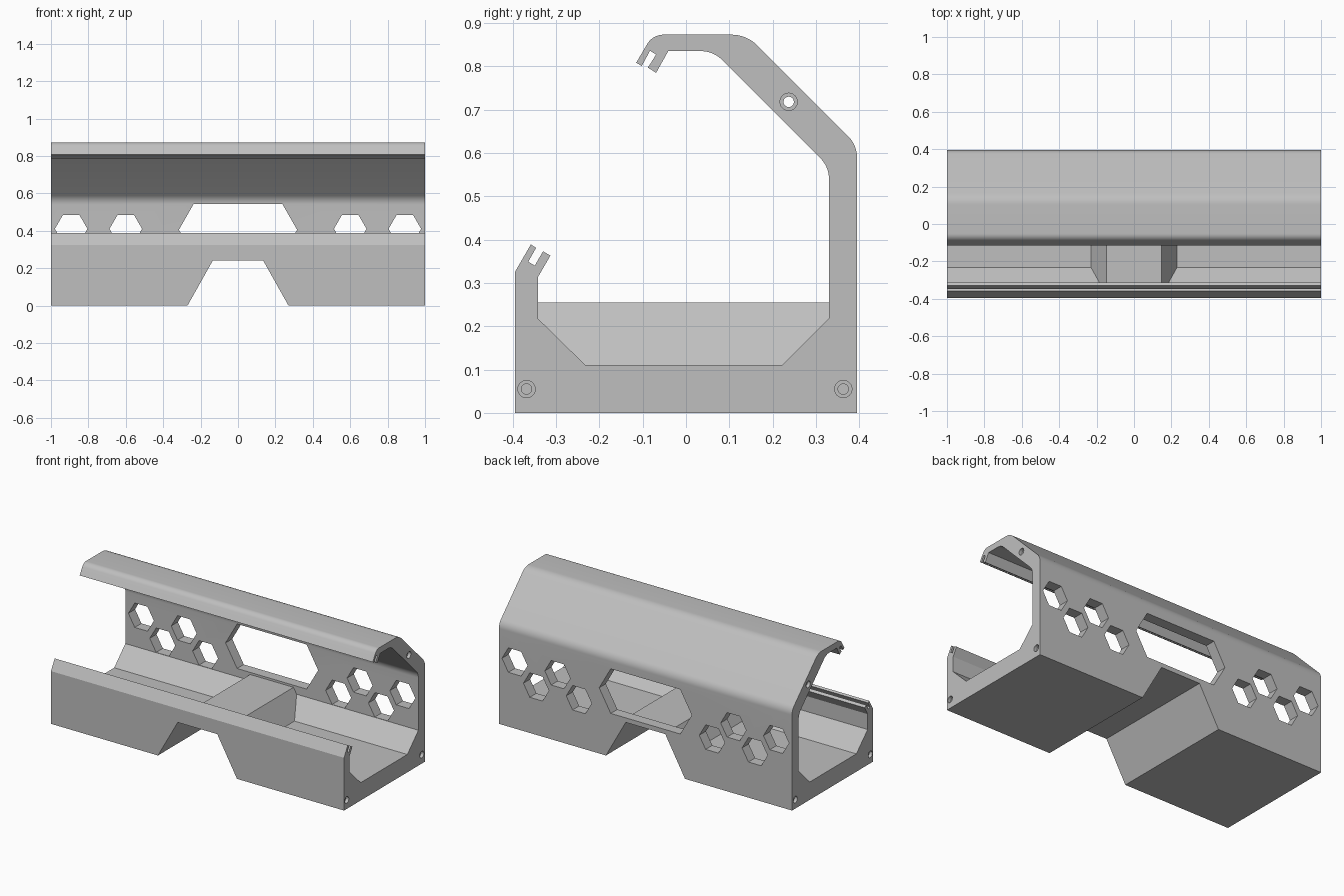
import bpy, bmesh, math
from mathutils import Vector

if "Cube" in bpy.data.objects:
    bpy.data.objects.remove(bpy.data.objects["Cube"])

grey = bpy.data.materials.new("light grey plastic")
grey.diffuse_color = (0.52, 0.52, 0.52, 1)
grey.use_nodes = True
grey.node_tree.nodes["Principled BSDF"].inputs["Base Color"].default_value = grey.diffuse_color


def prism(name, points, start, end, to_world):
    """Extrude a 2D outline from start to end; to_world maps (u, v, depth) to xyz."""
    bm = bmesh.new()
    base = [bm.verts.new(to_world(u, v, start)) for u, v in points]
    face = bm.faces.new(base)
    new = bmesh.ops.extrude_face_region(bm, geom=[face])["geom"]
    shift = Vector(to_world(0, 0, end)) - Vector(to_world(0, 0, start))
    bmesh.ops.translate(bm, vec=shift, verts=[g for g in new if isinstance(g, bmesh.types.BMVert)])
    bmesh.ops.recalc_face_normals(bm, faces=bm.faces)
    mesh = bpy.data.meshes.new(name)
    bm.to_mesh(mesh)
    bm.free()
    mesh.materials.append(grey)
    obj = bpy.data.objects.new(name, mesh)
    bpy.context.collection.objects.link(obj)
    return obj


def along_x(u, v, d):
    return (d, u, v)


def along_y(u, v, d):
    return (u, d, v)


def outline(corners, steps=8):
    """Closed outline; a third value on a corner rounds it by that tangent length."""
    pts = []
    for i, c in enumerate(corners):
        p = Vector(c[:2])
        if len(c) == 2:
            pts.append(p)
            continue
        a = p + (Vector(corners[i - 1][:2]) - p).normalized() * c[2]
        b = p + (Vector(corners[(i + 1) % len(corners)][:2]) - p).normalized() * c[2]
        half = (a - p).angle(b - p) / 2
        centre = p + ((a + b) / 2 - p).normalized() * (c[2] / math.cos(half))
        r = (a - centre).length
        for k in range(steps + 1):
            d = a.lerp(b, k / steps) - centre
            pts.append(centre + d.normalized() * r)
    return pts


def boolean(target, tool, operation):
    mod = target.modifiers.new(operation, 'BOOLEAN')
    mod.object, mod.operation, mod.solver = tool, operation, 'EXACT'
    bpy.context.view_layer.objects.active = target
    bpy.ops.object.modifier_apply(modifier=mod.name)
    bpy.data.objects.remove(tool)


def circle(y, z, r, n=24):
    return [(y + r * math.cos(2 * math.pi * k / n), z + r * math.sin(2 * math.pi * k / n))
            for k in range(n)]


# Open shell: one wall section with two slotted lips, run along the full length
section = outline([
    (-0.395, 0), (0.395, 0), (0.395, 0.618, 0.03), (0.14, 0.873, 0.035), (-0.077, 0.873, 0.025),
    # upper slotted lip
    (-0.115, 0.808), (-0.102, 0.801), (-0.083, 0.836), (-0.069, 0.827), (-0.088, 0.797),
    (-0.069, 0.785), (-0.041, 0.835),
    # inner walls and floor
    (0.063, 0.835, 0.028), (0.33, 0.568, 0.028), (0.33, 0.218), (0.222, 0.11), (-0.232, 0.11),
    (-0.342, 0.218), (-0.342, 0.313),
    # lower slotted lip
    (-0.313, 0.363), (-0.33, 0.373), (-0.349, 0.340), (-0.364, 0.349), (-0.346, 0.381),
    (-0.358, 0.389), (-0.395, 0.325)])
shell = prism("open_shell", section, -1, 1, along_x)

# Raised hump inside and the matching notch underneath
hump = [(-0.264, 0.05), (0.264, 0.05), (0.148, 0.255), (-0.148, 0.255)]
boolean(shell, prism("hump", hump, -0.365, 0.36, along_y), 'UNION')
notch = [(-0.281, -0.02), (0.281, -0.02), (0.135, 0.24), (-0.135, 0.24)]
boolean(shell, prism("notch_cutter", notch, -0.5, 0.5, along_y), 'DIFFERENCE')

# Long window in the back wall
window = [(-0.316, 0.405), (-0.237, 0.268), (0.237, 0.268), (0.316, 0.405),
          (0.237, 0.543), (-0.237, 0.543)]
boolean(shell, prism("window_cutter", window, 0.27, 0.5, along_y), 'DIFFERENCE')

# Staggered hexagonal vents on both sides of the window
for side in (-1, 1):
    for x, z in ((0.892, 0.41), (0.746, 0.295), (0.6, 0.41), (0.454, 0.295)):
        vent = circle(side * x, z, 0.087, 6)
        boolean(shell, prism("vent_cutter", vent, 0.27, 0.5, along_y), 'DIFFERENCE')

# Stepped screw holes at both ends; the upper one runs right through
boolean(shell, prism("bore_cutter", circle(0.237, 0.718, 0.012), -1.1, 1.1, along_x), 'DIFFERENCE')
for side in (-1, 1):
    for y in (-0.368, 0.363):
        hole = prism("bore_cutter", circle(y, 0.055, 0.012), side * 0.8, side * 1.1, along_x)
        boolean(shell, hole, 'DIFFERENCE')
    for y, z in ((-0.368, 0.055), (0.363, 0.055), (0.237, 0.718)):
        seat = prism("seat_cutter", circle(y, z, 0.02), side * 0.98, side * 1.1, along_x)
        boolean(shell, seat, 'DIFFERENCE')

# Smooth the rounded bends, keep the corners crisp
bpy.ops.object.select_all(action='DESELECT')
shell.select_set(True)
bpy.context.view_layer.objects.active = shell
bpy.ops.object.shade_smooth_by_angle(angle=math.radians(29))
